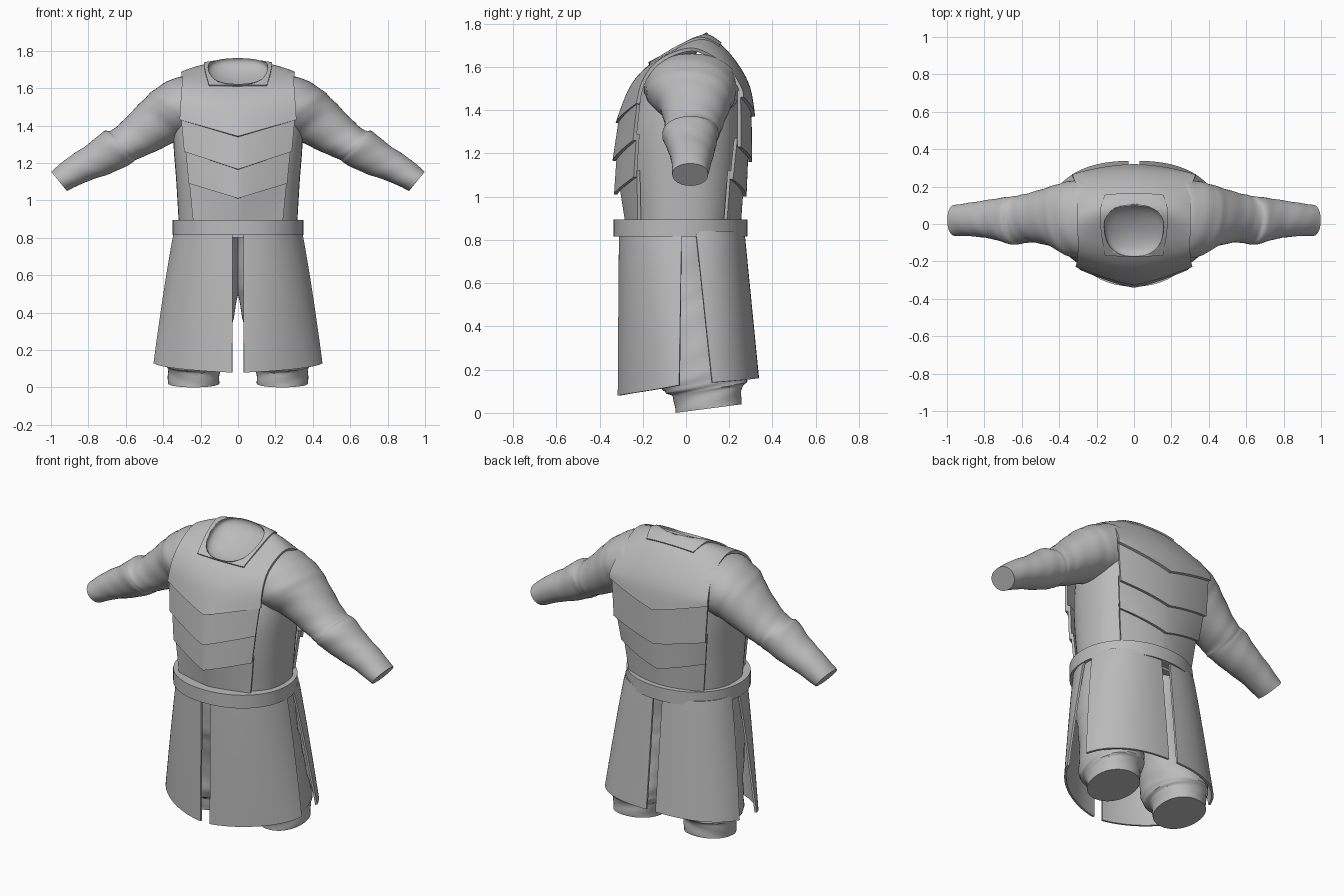
import bpy, bmesh, math
from mathutils import Vector, Matrix

if "Cube" in bpy.data.objects:
    bpy.data.objects.remove(bpy.data.objects["Cube"])

cloth = bpy.data.materials.new("grey_cloth")
cloth.use_nodes = True
GREY = (0.5, 0.5, 0.5, 1)
cloth.diffuse_color = GREY
cloth.node_tree.nodes["Principled BSDF"].inputs["Base Color"].default_value = GREY


def finish(name, bm, angle=35, thickness=0, mirror=False):
    bmesh.ops.recalc_face_normals(bm, faces=bm.faces)
    mesh = bpy.data.meshes.new(name)
    bm.to_mesh(mesh)
    bm.free()
    obj = bpy.data.objects.new(name, mesh)
    bpy.context.collection.objects.link(obj)
    mesh.materials.append(cloth)
    bpy.ops.object.select_all(action="DESELECT")
    obj.select_set(True)
    bpy.context.view_layer.objects.active = obj
    if thickness:
        mod = obj.modifiers.new("thickness", "SOLIDIFY")
        mod.thickness, mod.offset = thickness, 0
        bpy.ops.object.modifier_apply(modifier=mod.name)
    if mirror:
        mod = obj.modifiers.new("mirror", "MIRROR")
        mod.use_mirror_merge = False
        bpy.ops.object.modifier_apply(modifier=mod.name)
    bpy.ops.object.shade_smooth_by_angle(angle=math.radians(angle))
    return obj


def smooth_rows(rows, steps):
    """Catmull-Rom interpolation through rows of numbers."""
    out = []
    for i in range(len(rows) - 1):
        a, b, c, d = (rows[max(i - 1, 0)], rows[i], rows[i + 1],
                      rows[min(i + 2, len(rows) - 1)])
        for k in range(steps):
            t = k / steps
            out.append([q + t / 2 * (r - p + t * (2 * p - 5 * q + 4 * r - s + t * (3 * (q - r) + s - p)))
                        for p, q, r, s in zip(a, b, c, d)])
    return out + [list(rows[-1])]


def loft(rings, closed):
    bm = bmesh.new()
    grid = [[bm.verts.new(p) for p in ring] for ring in rings]
    n = len(grid[0])
    for r, s in zip(grid, grid[1:]):
        for j in range(n if closed else n - 1):
            k = (j + 1) % n
            bm.faces.new((r[j], r[k], s[k], s[j]))
    if closed:
        bm.faces.new(grid[0])
        bm.faces.new(grid[-1])
    return bm


def power(v, e):
    return math.copysign(abs(v) ** e, v)


def tube(name, rows, u, v, roundness=2.0, wobble=0.0, steps=5, mirror=False):
    """Rows are centre x, y, z and the two radii along u and v."""
    u, v = Vector(u), Vector(v)
    rings = []
    for i, (x, y, z, a, b) in enumerate(smooth_rows(rows, steps)):
        ring = []
        for j in range(48):
            t = math.tau * j / 48
            w = 1 + wobble * math.sin(3 * t + i * 0.9) * math.sin(i * 0.55)
            ring.append(Vector((x, y, z)) + w * (u * a * power(math.cos(t), 2 / roundness)
                                                 + v * b * power(math.sin(t), 2 / roundness)))
        rings.append(ring)
    return finish(name, loft(rings, True), mirror=mirror)


def plate(name, rows, steps=6, thickness=0.016, lift=0):
    """Rows are centre y, z, edge y, z, half width, and the curve exponents of y and z."""
    rings = []
    for yc, zc, ye, ze, w, p, q in smooth_rows(rows, steps):
        ring = []
        for j in range(-16, 17):
            s = abs(j / 16)
            ring.append((w * j / 16, yc + (ye - yc) * s ** p, zc + (ze - zc) * s ** q + lift))
        rings.append(ring)
    return finish(name, loft(rings, False), thickness=thickness)


# Shirt body
def body_row(z, hx, front, back):
    return (0, (front + back) / 2, z, hx, (back - front) / 2)


tube("shirt_body", [body_row(*r) for r in (
    (0.8, 0.31, -0.25, 0.225), (0.9, 0.318, -0.25, 0.23), (1.1, 0.33, -0.27, 0.25),
    (1.3, 0.345, -0.265, 0.265), (1.45, 0.345, -0.225, 0.265),
    (1.53, 0.34, -0.18, 0.22), (1.58, 0.31, -0.12, 0.18))], (1, 0, 0), (0, 1, 0), 2.4)

# Sleeves
tube("sleeves", [
    (0.12, 0.03, 1.505, 0.215, 0.195), (0.21, 0.03, 1.502, 0.222, 0.195),
    (0.34, 0.03, 1.47, 0.2, 0.162),
    (0.42, 0.04, 1.425, 0.165, 0.142), (0.537, 0.035, 1.34, 0.135, 0.115),
    (0.61, 0.025, 1.295, 0.13, 0.102), (0.65, 0.02, 1.28, 0.128, 0.112),
    (0.745, 0.025, 1.22, 0.108, 0.098), (0.855, 0.025, 1.165, 0.092, 0.082),
    (0.957, 0.02, 1.102, 0.083, 0.066)], (0, 1, 0), (0.63, 0, 0.78), 2.1, 0.02, mirror=True)

# Trouser legs with narrower cuffs
tube("trouser_legs", [
    (0.16, 0, 0.82, 0.17, 0.21), (0.17, 0, 0.6, 0.18, 0.19),
    (0.185, 0.02, 0.48, 0.18, 0.18), (0.21, 0.05, 0.3, 0.172, 0.17),
    (0.225, 0.075, 0.17, 0.165, 0.195), (0.23, 0.09, 0.12, 0.155, 0.19),
    (0.235, 0.1, 0.095, 0.14, 0.16), (0.237, 0.105, 0.02, 0.137, 0.152)],
    (1, 0, 0), (0, 1, 0.13), 2.1, 0.025, mirror=True)

# Belt
tube("belt", [body_row(z, 0.35, -0.335, 0.285) for z in (0.815, 0.895)],
     (1, 0, 0), (0, 1, 0), 2.1, steps=1)

# Shoulder plate running from the chest over to the upper back
yoke_rows = [
    (-0.318, 1.34, -0.222, 1.43, 0.31, 1.3, 1), (-0.255, 1.5, -0.2, 1.52, 0.305, 1.6, 1.3),
    (-0.17, 1.6, -0.15, 1.6, 0.3, 2, 2), (-0.04, 1.68, -0.07, 1.655, 0.3, 2.4, 2.4),
    (0.08, 1.735, 0.03, 1.68, 0.3, 2.4, 2.4), (0.16, 1.695, 0.12, 1.645, 0.3, 2.4, 2.4),
    (0.24, 1.6, 0.2, 1.58, 0.31, 2, 2), (0.29, 1.5, 0.25, 1.5, 0.325, 1.9, 1.3),
    (0.312, 1.37, 0.258, 1.46, 0.33, 1.8, 1)]
yoke = plate("shoulder_plate", yoke_rows)

# Collar panel lying on the shoulder plate
collar_rows = []
for row, w in zip(yoke_rows[2:6], (0.155, 0.175, 0.18, 0.155)):
    yc, zc, ye, ze, full, p, q = row
    s = w / full
    collar_rows.append((yc, zc, yc + (ye - yc) * s ** p, zc + (ze - zc) * s ** q, w, p, q))
collar = plate("collar", collar_rows, lift=0.011)

# Neck opening: dished lining, with the plates cut around it
tilt = (Matrix.Translation((0, -0.035, 1.683)) @ Matrix.Rotation(math.radians(27), 4, "X")
        @ Matrix.Diagonal((0.158, 0.153, 0.06, 1)))


def dome(name, half):
    bm = bmesh.new()
    bmesh.ops.create_uvsphere(bm, u_segments=40, v_segments=20, radius=1)
    if half:
        bmesh.ops.delete(bm, geom=[v for v in bm.verts if v.co.z > 0.2], context="VERTS")
    for v in bm.verts:
        # Squarer outline, wider towards the nape
        t = math.atan2(v.co.y, v.co.x)
        f = (abs(math.cos(t)) ** 2.5 + abs(math.sin(t)) ** 2.5) ** -0.4
        v.co.x *= f * (1 + 0.12 * v.co.y)
        v.co.y *= f
        if not half:
            v.co.z *= 3
    bm.transform(tilt)
    return finish(name, bm)


dome("neck_lining", True)
cutter = dome("neck_cutter", False)
cutter.hide_render = True
for obj in (yoke, collar):
    mod = obj.modifiers.new("neck_cut", "BOOLEAN")
    mod.operation, mod.solver, mod.object = "DIFFERENCE", "EXACT", cutter
    bpy.context.view_layer.objects.active = obj
    bpy.ops.object.modifier_apply(modifier=mod.name)
bpy.data.objects.remove(cutter)

# Overlapping chevron plates below the shoulder plate
layers = {
    "chest": (1.3, (
        ((-0.298, 1.39, -0.215, 1.47, 0.305), (-0.332, 1.165, -0.238, 1.26, 0.285)),
        ((-0.312, 1.2, -0.222, 1.29, 0.28), (-0.325, 1.01, -0.235, 1.09, 0.26)),
        ((-0.3, 1.05, -0.22, 1.12, 0.26), (-0.27, 0.86, -0.215, 0.86, 0.235)))),
    "back": (1.8, (
        ((0.295, 1.41, 0.245, 1.49, 0.322), (0.298, 1.16, 0.247, 1.23, 0.305)),
        ((0.28, 1.2, 0.23, 1.27, 0.305), (0.272, 1.0, 0.21, 1.08, 0.28)),
        ((0.258, 1.04, 0.2, 1.12, 0.275), (0.245, 0.86, 0.18, 0.86, 0.245))))}
for side, (p, tiers) in layers.items():
    for i, tier in enumerate(tiers):
        plate(f"{side}_plate_{i + 1}", [r + (p, 1) for r in tier])


# Four skirt panels, split at the centre and at the sides
def skirt(name, sign, width, depth, side_y, hem, roundness):
    rings = []
    for i in range(17):
        v = i / 16
        a, b, edge, n = (pair[0] + (pair[1] - pair[0]) * k for pair, k in (
            (width, v ** 0.9), (depth, v), (side_y, v), (roundness, v)))
        start = math.acos((0.03 / a) ** (n / 2))
        end = math.asin((edge / b) ** (n / 2))
        ring = []
        for j in range(25):
            u = j / 24
            t = start + (end - start) * u
            bottom = hem[0] + (hem[1] - hem[0]) * u ** 1.5
            ring.append((a * math.cos(t) ** (2 / n), sign * b * math.sin(t) ** (2 / n),
                         0.84 + (bottom - 0.84) * v))
        rings.append(ring)
    finish(name, loft(rings, False), thickness=0.012, mirror=True)


skirt("front_skirt_panels", -1, (0.335, 0.452), (0.305, 0.312), (0.02, 0.03), (0.08, 0.128), (2.1, 1.65))
skirt("back_skirt_panels", 1, (0.335, 0.458), (0.265, 0.332), (0.045, 0.12), (0.16, 0.14), (2.4, 2.4))
